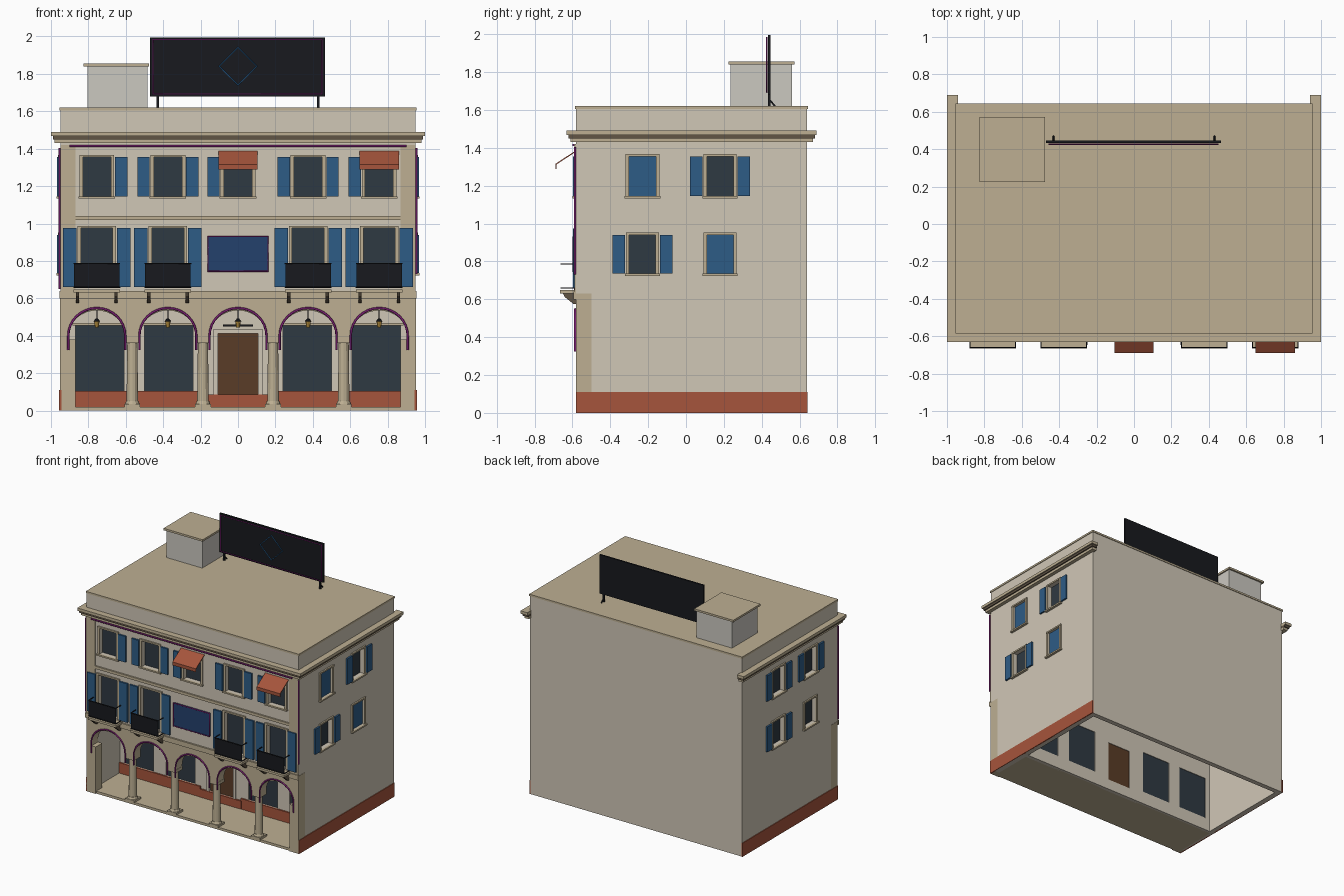
import bpy, bmesh, math
from mathutils import Vector

if "Cube" in bpy.data.objects:
    bpy.data.objects.remove(bpy.data.objects["Cube"])

COLORS = {
    "cream": (0.63, 0.57, 0.47), "tan": (0.51, 0.43, 0.29), "red": (0.38, 0.09, 0.045),
    "blue": (0.027, 0.107, 0.24), "glass": (0.028, 0.041, 0.054), "door": (0.10, 0.045, 0.02),
    "black": (0.009, 0.010, 0.013), "brown": (0.12, 0.09, 0.06), "neon": (0.22, 0.015, 0.19),
    "gold": (0.6, 0.35, 0.06), "screen": (0.017, 0.053, 0.15), "pale": (0.60, 0.58, 0.53),
    "cyan": (0.03, 0.17, 0.42)}
MATS = {}
for key, c in COLORS.items():
    MATS[key] = bpy.data.materials.new(key)
    MATS[key].diffuse_color = (*c, 1)


def finish(name, bm, mat):
    bmesh.ops.recalc_face_normals(bm, faces=bm.faces)
    me = bpy.data.meshes.new(name)
    bm.to_mesh(me)
    bm.free()
    ob = bpy.data.objects.new(name, me)
    me.materials.append(MATS[mat])
    bpy.context.collection.objects.link(ob)
    return ob


def box(name, x0, x1, y0, y1, z0, z1, mat):
    bm = bmesh.new()
    bmesh.ops.create_cube(bm, size=1)
    for v in bm.verts:
        v.co = ((x0 + x1) / 2 + v.co.x * abs(x1 - x0), (y0 + y1) / 2 + v.co.y * abs(y1 - y0),
                (z0 + z1) / 2 + v.co.z * abs(z1 - z0))
    return finish(name, bm, mat)


def prism(name, pts, vec, mat):
    bm = bmesh.new()
    f = bm.faces.new([bm.verts.new(p) for p in pts])
    r = bmesh.ops.extrude_face_region(bm, geom=[f])
    bmesh.ops.translate(bm, vec=Vector(vec), verts=[v for v in r["geom"] if isinstance(v, bmesh.types.BMVert)])
    return finish(name, bm, mat)


def tube(name, pts, r, mat, closed=False):
    cu = bpy.data.curves.new(name, "CURVE")
    cu.dimensions = "3D"
    cu.bevel_depth, cu.bevel_resolution, cu.use_fill_caps = r, 1, True
    sp = cu.splines.new("POLY")
    sp.points.add(len(pts) - 1)
    for p, q in zip(sp.points, pts):
        p.co = (*q, 1)
    sp.use_cyclic_u = closed
    cu.materials.append(MATS[mat])
    bpy.context.collection.objects.link(bpy.data.objects.new(name, cu))


def cyl(name, x, y, z0, z1, r0, r1, mat, n=12):
    bm = bmesh.new()
    bmesh.ops.create_cone(bm, cap_ends=True, segments=n, radius1=r0, radius2=r1, depth=z1 - z0)
    bmesh.ops.translate(bm, vec=(x, y, (z0 + z1) / 2), verts=bm.verts)
    finish(name, bm, mat)


# Wall frames: u runs along the wall, d is distance outward from its face
FRAMES = {"front": lambda u, d, z: (u, -0.58 - d, z), "right": lambda u, d, z: (0.95 + d, u, z),
          "left": lambda u, d, z: (-0.95 - d, u, z), "arcade": lambda u, d, z: (u, -0.21 - d, z)}


def wbox(name, side, u0, u1, d0, d1, z0, z1, mat):
    a, b = FRAMES[side](u0, d0, z0), FRAMES[side](u1, d1, z1)
    return box(name, a[0], b[0], a[1], b[1], a[2], b[2], mat)


def wall(name, side, u0, u1, z0, z1, holes, t, mat):
    """Thick wall with rectangular openings (u0, u1, z0, z1)."""
    us = sorted({u0, u1, *[h[0] for h in holes], *[h[1] for h in holes]})
    zs = sorted({z0, z1, *[h[2] for h in holes], *[h[3] for h in holes]})
    bm = bmesh.new()
    for a, b in zip(us, us[1:]):
        for c, d in zip(zs, zs[1:]):
            m, n = (a + b) / 2, (c + d) / 2
            if not any(h[0] < m < h[1] and h[2] < n < h[3] for h in holes):
                bm.faces.new([bm.verts.new(FRAMES[side](u, 0, z)) for u, z in ((a, c), (b, c), (b, d), (a, d))])
    bmesh.ops.remove_doubles(bm, verts=bm.verts, dist=1e-5)
    r = bmesh.ops.extrude_face_region(bm, geom=bm.faces[:], use_keep_orig=True)
    off = Vector(FRAMES[side](0, -t, 0)) - Vector(FRAMES[side](0, 0, 0))
    bmesh.ops.translate(bm, vec=off, verts=[v for v in r["geom"] if isinstance(v, bmesh.types.BMVert)])
    finish(name, bm, mat)


def window(side, u, w, z0, z1, shutters="", sw=0.065, closed=False, sill=True):
    """Glass, surround, sill and shutters ('L', 'R') for one opening."""
    if closed:
        wbox("closed_shutter", side, u - w, u + w, -0.03, -0.01, z0, z1, "blue")
    else:
        wbox("window_glass", side, u - w, u + w, -0.04, -0.03, z0, z1, "glass")
    f = 0.018
    for s in (-1, 1):
        wbox("window_jamb", side, u + s * w, u + s * (w + f), 0, 0.01, z0, z1, "tan")
    wbox("window_lintel", side, u - w - f, u + w + f, 0, 0.012, z1, z1 + 0.012, "tan")
    if sill:
        wbox("window_sill", side, u - w - f - 0.005, u + w + f + 0.005, 0, 0.02, z0 - 0.012, z0, "tan")
    for k, s in (("L", -1), ("R", 1)):
        if k in shutters:
            wbox("shutter", side, u + s * (w + f + 0.005), u + s * (w + f + 0.005 + sw), 0.004, 0.018, z0, z1, "blue")
    return (u - w, u + w, z0, z1)


BAYS = (-0.755, -0.375, 0, 0.375, 0.755)

# Main walls with their windows
holes = [window("front", u, 0.085, 0.66, 0.975, "LR", 0.072, sill=False) for u in BAYS if u]
holes += [window("front", u, 0.075, 1.145, 1.355, s) for u, s in zip(BAYS, ("R", "LR", "L", "LR", "L"))]
wall("front_wall", "front", -0.95, 0.95, 0.63, 1.61, holes, 0.05, "cream")
for side in ("left", "right"):
    r = side == "right"
    hs = [window(side, -0.23, 0.072, 1.145, 1.355, "" if r else "LR", closed=r),
          window(side, 0.18, 0.07, 1.145, 1.355, "LR"),
          window(side, -0.23, 0.07, 0.735, 0.94, "LR" if r else ""),
          window(side, 0.18, 0.07, 0.735, 0.94, "" if r else "LR", closed=r)]
    if not r:
        hs = hs[:2] + hs[2:]
    wall(side + "_wall", side, -0.53, 0.64, 0, 1.61, hs, 0.04, "cream")
box("back_wall", -0.91, 0.91, 0.60, 0.64, 0, 1.61, "cream")
box("roof", -0.955, 0.955, -0.585, 0.645, 1.605, 1.62, "tan")
for s in (-1, 1):
    box("side_plinth", s * 0.945, s * 0.956, -0.582, 0.641, 0, 0.11, "red")
    wbox("corner_pilaster", "front", s * 0.87, s * 0.95, 0, 0.008, 0.64, 1.42, "tan")

# Arcade front: one outline with five arches
R, SPR = 0.15, 0.40
pts = [(-0.952, 0), (-0.952, 0.63), (0.952, 0.63), (0.952, 0), (0.868, 0), (0.868, 0.38), (0.905, 0.38)]
for u in reversed(BAYS):
    if u != BAYS[-1]:
        pts.append((u + R, 0.38))
    pts += [(u + R * math.cos(math.pi * i / 16), SPR + 0.135 / R * R * math.sin(math.pi * i / 16)) for i in range(17)]
    if u != BAYS[0]:
        pts.append((u - R, 0.38))
pts += [(-0.905, 0.38), (-0.868, 0.38), (-0.868, 0)]
prism("arcade_front", [(x, -0.582, z) for x, z in pts], (0, 0.082, 0), "tan")
for x in (-0.565, -0.1875, 0.1875, 0.565):
    cyl("column_shaft", x, -0.54, 0.05, 0.36, 0.031, 0.027, "tan")
    box("column_capital", x - 0.04, x + 0.04, -0.582, -0.5, 0.36, 0.385, "tan")
    box("column_base", x - 0.042, x + 0.042, -0.582, -0.498, 0.018, 0.036, "tan")
    cyl("column_torus", x, -0.54, 0.036, 0.052, 0.039, 0.033, "tan")

# Arcade interior
box("arcade_floor", -0.93, 0.93, -0.575, -0.2, 0, 0.02, "tan")
box("arcade_ceiling", -0.92, 0.92, -0.55, -0.17, 0.6, 0.63, "cream")
shop = [(u - 0.13, u + 0.13, 0.105, 0.455) for u in (-0.74, -0.37, 0.37, 0.74)]
wall("arcade_wall", "arcade", -0.92, 0.92, 0, 0.61, shop + [(-0.107, 0.107, 0.085, 0.412)], 0.03, "cream")
for a, b, c, d in shop:
    wbox("shop_glass", "arcade", a, b, -0.025, -0.01, c, d, "glass")
    wbox("shop_lintel", "arcade", a - 0.015, b + 0.015, 0, 0.012, d, d + 0.013, "tan")
    wbox("shop_plinth", "arcade", a - 0.06, b + 0.055, 0, 0.012, 0.02, c, "red")
wbox("entrance_door", "arcade", -0.107, 0.107, -0.025, -0.008, 0.085, 0.412, "door")
wbox("door_step", "arcade", -0.185, 0.185, 0, 0.014, 0.02, 0.085, "red")
for s in (-1, 1):
    wbox("door_jamb", "arcade", s * 0.107, s * 0.13, 0, 0.01, 0.085, 0.435, "cream")
wbox("door_lintel", "arcade", -0.107, 0.107, 0, 0.01, 0.412, 0.435, "cream")
box("hanging_bar", -0.08, 0.08, -0.4, -0.39, 0.45, 0.46, "black")

# Lanterns and neon arches
for u in BAYS:
    cyl("lantern_rod", u, -0.46, 0.485, 0.6, 0.003, 0.003, "black", 6)
    cyl("lantern_cap", u, -0.46, 0.475, 0.492, 0.02, 0.006, "black", 8)
    cyl("lantern_light", u, -0.46, 0.445, 0.475, 0.01, 0.014, "gold", 8)
    arc = [(u + 0.152 * math.cos(math.pi * i / 16), -0.585, 0.40 + 0.148 * math.sin(math.pi * i / 16)) for i in range(17)]
    tube("neon_arch", [(u + 0.152, -0.585, 0.325)] + arc + [(u - 0.152, -0.585, 0.325)], 0.006, "neon")

# String courses and neon lines
wbox("floor_band", "front", -0.955, 0.955, 0, 0.014, 0.60, 0.64, "tan")
wbox("string_course", "front", -0.87, 0.87, 0, 0.012, 1.018, 1.04, "tan")
tube("neon_line", [(-0.9, -0.595, 1.415), (0.9, -0.595, 1.415)], 0.006, "neon")
for s, z in ((-1, 0.65), (1, 0.73)):
    tube("neon_corner", [(s * 0.955, -0.587, z), (s * 0.955, -0.587, 1.405)], 0.006, "neon")

# Cornice in three layers on the front and both sides
for p, z0, z1, m in ((0.03, 1.43, 1.45, "tan"), (0.04, 1.45, 1.467, "brown"), (0.05, 1.467, 1.49, "tan")):
    box("front_cornice", -0.95 - p, 0.95 + p, -0.58 - p, -0.57, z0, z1, m)
    for s in (-1, 1):
        box("side_cornice", s * 0.94, s * (0.95 + p), -0.57, 0.64 + p, z0, z1, m)

# Balconies
for u in BAYS:
    if not u:
        continue
    box("balcony_floor", u - 0.125, u + 0.125, -0.665, -0.58, 0.63, 0.648, "tan")
    for s in (-1, 1):
        x = u + s * 0.103 - 0.009
        prism("balcony_bracket", [(x, -0.594, 0.575), (x, -0.58, 0.575), (x, -0.58, 0.63), (x, -0.65, 0.63),
                                  (x, -0.64, 0.612)], (0.018, 0, 0), "brown")
    box("balcony_panel", u - 0.122, u + 0.122, -0.661, -0.659, 0.657, 0.788, "black")
    for z in (0.66, 0.786):
        tube("balcony_rail", [(u - 0.122, -0.58, z), (u - 0.122, -0.66, z), (u + 0.122, -0.66, z),
                              (u + 0.122, -0.58, z)], 0.004, "black")

# Wall screen
wbox("wall_screen", "front", -0.16, 0.16, 0, 0.014, 0.745, 0.93, "screen")
tube("screen_neon", [(x, -0.594, z) for x, z in ((-0.16, 0.745), (0.16, 0.745), (0.16, 0.93), (-0.16, 0.93))],
     0.005, "neon", True)

# Awnings
for u in (0, 0.755):
    prism("awning", [(u - 0.105, y, z) for y, z in ((-0.58, 1.387), (-0.69, 1.315), (-0.69, 1.288), (-0.685, 1.288),
                                                    (-0.685, 1.311), (-0.58, 1.38))], (0.21, 0, 0), "red")

# Rooftop hut
box("hut", -0.805, -0.485, 0.235, 0.56, 1.62, 1.842, "pale")
box("hut_cap", -0.825, -0.475, 0.225, 0.573, 1.84, 1.856, "tan")

# Billboard
box("billboard", -0.47, 0.465, 0.432, 0.446, 1.68, 1.995, "black")
tube("billboard_neon", [(x, 0.427, z) for x, z in ((-0.455, 1.692), (0.45, 1.692), (0.45, 1.983), (-0.455, 1.983))],
     0.004, "neon", True)
tube("billboard_diamond", [(0, 0.427, 1.94), (0.1, 0.427, 1.84), (0, 0.427, 1.74), (-0.1, 0.427, 1.84)],
     0.004, "cyan", True)
for x in (-0.43, 0.43):
    box("billboard_post", x - 0.007, x + 0.007, 0.433, 0.447, 1.61, 1.7, "black")
    tube("billboard_brace", [(x, 0.44, 1.655), (x, 0.47, 1.62)], 0.005, "black")

for m in bpy.data.materials:
    if m.users and not m.is_grease_pencil:
        m.use_nodes = True
        m.node_tree.nodes["Principled BSDF"].inputs["Base Color"].default_value = m.diffuse_color
